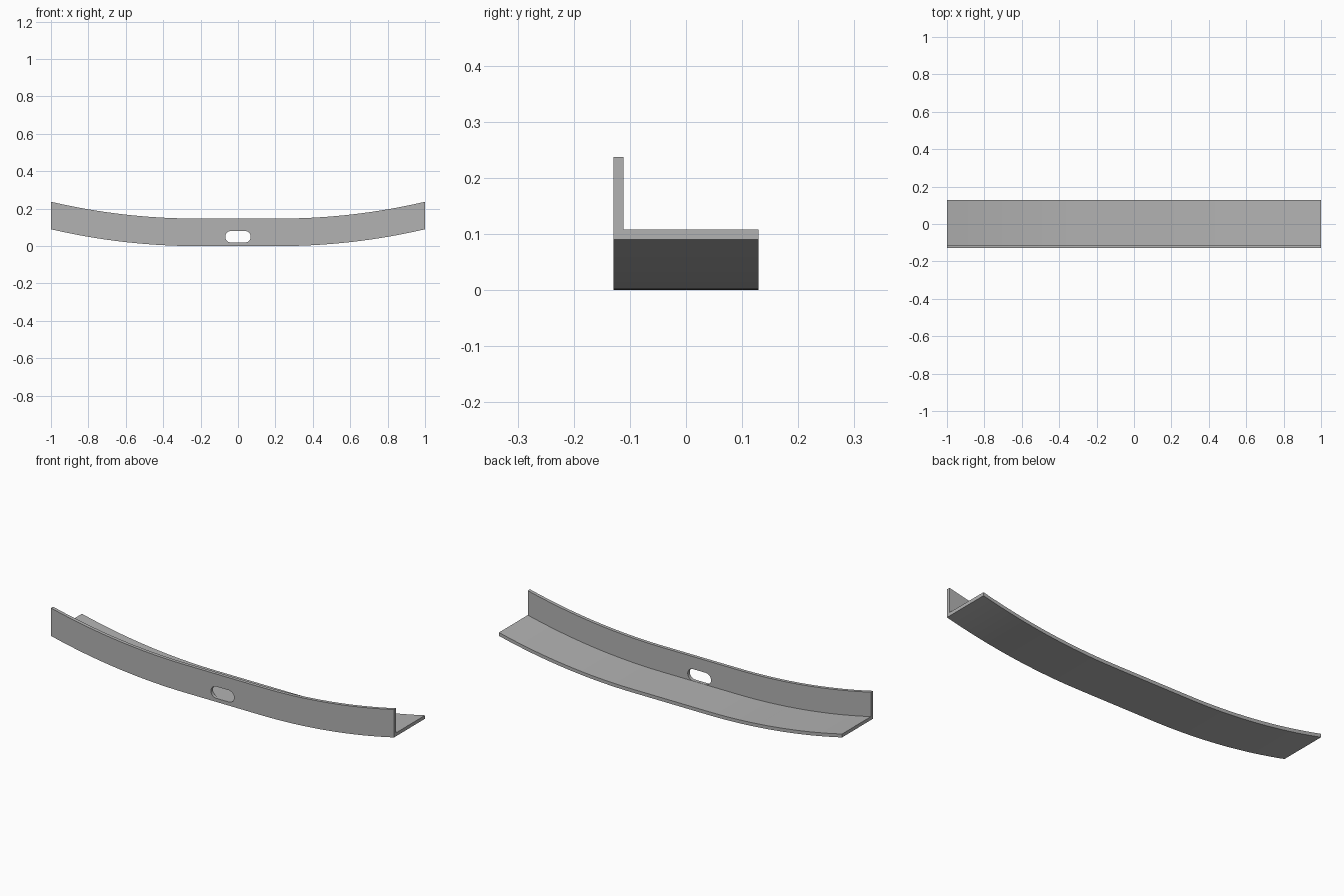
import bpy, bmesh, math

if "Cube" in bpy.data.objects:
    bpy.data.objects.remove(bpy.data.objects["Cube"])

FLAT, RISE, HEIGHT, THICK = 0.22, 0.09, 0.147, 0.018
Y0, Y1 = -0.129, 0.129

steel = bpy.data.materials.new("grey steel")
steel.diffuse_color = (0.45, 0.45, 0.45, 1)
steel.use_nodes = True
steel.node_tree.nodes["Principled BSDF"].inputs["Base Color"].default_value = steel.diffuse_color


def make_object(name, bm):
    bmesh.ops.recalc_face_normals(bm, faces=bm.faces)
    mesh = bpy.data.meshes.new(name)
    bm.to_mesh(mesh)
    bm.free()
    mesh.materials.append(steel)
    obj = bpy.data.objects.new(name, mesh)
    bpy.context.collection.objects.link(obj)
    return obj


def lift(x):
    # straight middle, circular arcs rising to both ends
    d = max(abs(x) - FLAT, 0)
    run = 1 - FLAT
    r = (run * run + RISE * RISE) / (2 * RISE)
    return r - math.sqrt(r * r - d * d)


# L-shaped section swept along the curve, ends cut vertically
section = [(Y0, 0), (Y1, 0), (Y1, THICK), (Y0 + THICK, THICK),
           (Y0 + THICK, HEIGHT), (Y0, HEIGHT)]
arc = [FLAT + (1 - FLAT) * i / 16 for i in range(17)]
stations = [-x for x in reversed(arc)] + arc
bm = bmesh.new()
rings = [[bm.verts.new((x, y, z + lift(x))) for y, z in section] for x in stations]
n = len(section)
for a, b in zip(rings, rings[1:]):
    for i in range(n):
        j = (i + 1) % n
        bm.faces.new((a[i], a[j], b[j], b[i]))
for ring in (rings[0], rings[-1]):
    bm.faces.new(ring)
beam = make_object("curved_angle_beam", bm)

# rounded slot through the upright flange
half, rad, zc = 0.068, 0.031, 0.05
bm = bmesh.new()
outline = []
for side in (0, 1):
    for i in range(13):
        t = -math.pi / 2 + math.pi * (i / 12 + side)
        cx = (half - rad) * (1 - 2 * side)
        outline.append(bm.verts.new((cx + rad * math.cos(t), Y0 - 0.03, zc + rad * math.sin(t))))
face = bm.faces.new(outline)
ext = bmesh.ops.extrude_face_region(bm, geom=[face])
bmesh.ops.translate(bm, vec=(0, 0.08, 0),
                    verts=[v for v in ext["geom"] if isinstance(v, bmesh.types.BMVert)])
cutter = make_object("slot_cutter", bm)
cutter.hide_render = True
cutter.hide_set(True)

mod = beam.modifiers.new("slot", 'BOOLEAN')
mod.operation = 'DIFFERENCE'
mod.solver = 'EXACT'
mod.object = cutter

# smooth along the curve, crisp at the section corners
bpy.context.view_layer.objects.active = beam
beam.select_set(True)
bpy.ops.object.modifier_apply(modifier="slot")
bpy.ops.object.shade_smooth_by_angle(angle=math.radians(30))
